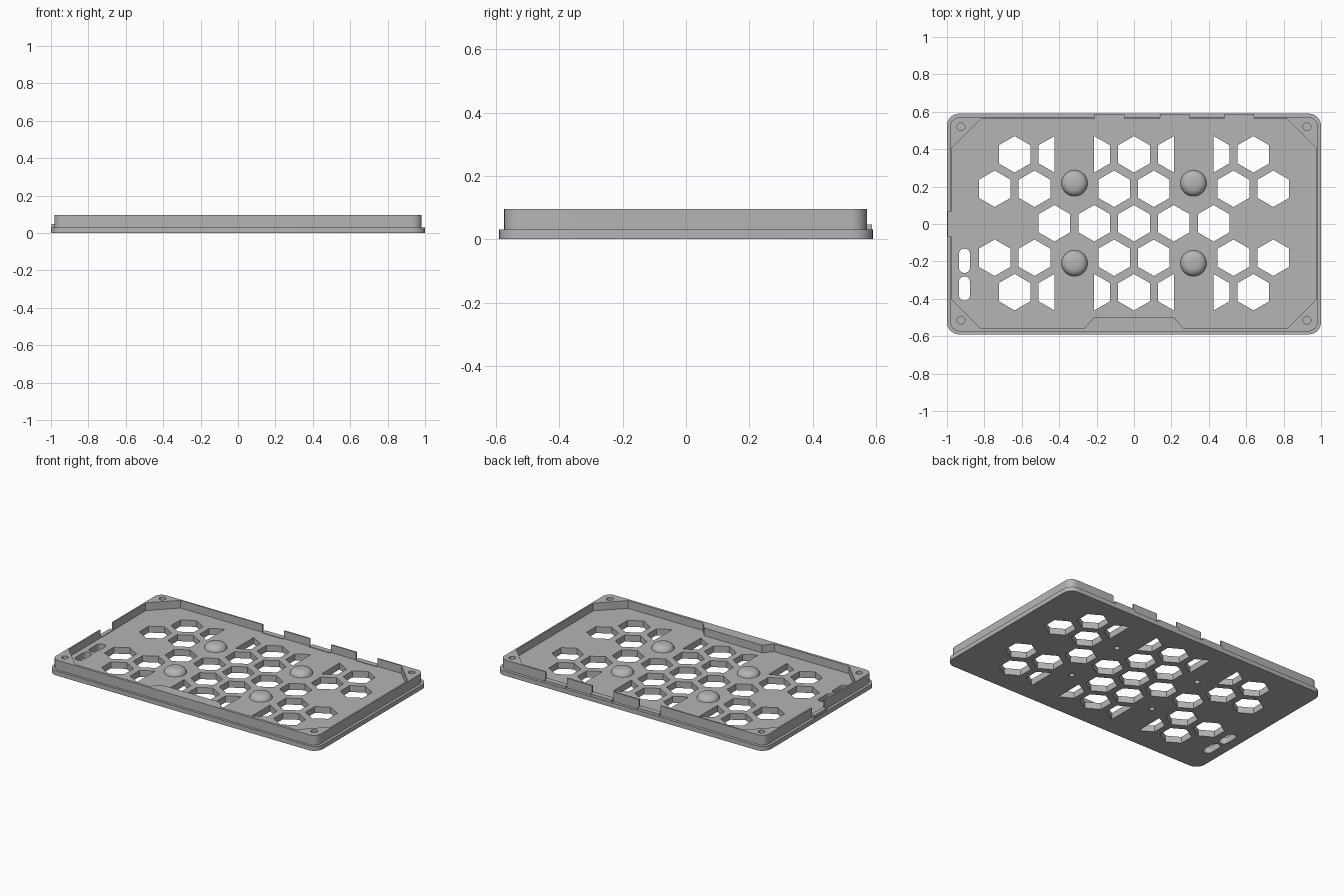
import bpy
import bmesh
import math

if "Cube" in bpy.data.objects:
    bpy.data.objects.remove(bpy.data.objects["Cube"], do_unlink=True)

grey = bpy.data.materials.new("light grey plastic")
grey.use_nodes = True
grey.diffuse_color = (0.46, 0.46, 0.46, 1)
grey.node_tree.nodes["Principled BSDF"].inputs["Base Color"].default_value = (0.46, 0.46, 0.46, 1)


def finish(name, bm):
    bmesh.ops.recalc_face_normals(bm, faces=bm.faces)
    mesh = bpy.data.meshes.new(name)
    bm.to_mesh(mesh)
    bm.free()
    mesh.materials.append(grey)
    obj = bpy.data.objects.new(name, mesh)
    bpy.context.collection.objects.link(obj)
    return obj


def prisms(name, outlines, z0, z1):
    """One object holding an upright prism for each 2D outline."""
    bm = bmesh.new()
    for outline in outlines:
        low = [bm.verts.new((x, y, z0)) for x, y in outline]
        high = [bm.verts.new((x, y, z1)) for x, y in outline]
        bm.faces.new(low[::-1])
        bm.faces.new(high)
        for i in range(len(low)):
            j = (i + 1) % len(low)
            bm.faces.new((low[i], low[j], high[j], high[i]))
    return finish(name, bm)


def rect(x0, x1, y0, y1):
    return [(x0, y0), (x1, y0), (x1, y1), (x0, y1)]


def rounded(x0, x1, y0, y1, r, steps=8):
    centres = [(x1 - r, y1 - r), (x0 + r, y1 - r), (x0 + r, y0 + r), (x1 - r, y0 + r)]
    pts = []
    for q, (cx, cy) in enumerate(centres):
        for s in range(steps + 1):
            a = math.pi / 2 * (q + s / steps)
            pts.append((cx + r * math.cos(a), cy + r * math.sin(a)))
    return pts


def ngon(cx, cy, r, n, turn=0.0):
    return [(cx + r * math.cos(turn + math.tau * i / n),
             cy + r * math.sin(turn + math.tau * i / n)) for i in range(n)]


def activate(obj):
    bpy.ops.object.select_all(action='DESELECT')
    obj.select_set(True)
    bpy.context.view_layer.objects.active = obj


def combine(obj, other, operation):
    mod = obj.modifiers.new("combine", 'BOOLEAN')
    mod.operation = operation
    mod.solver = 'EXACT'
    mod.object = other
    activate(obj)
    bpy.ops.object.modifier_apply(modifier=mod.name)
    bpy.data.objects.remove(other, do_unlink=True)


FLOOR = 0.043
LEDGE = 0.046
TOP = 0.095

# Lid: wide flange with a narrower raised rim
lid = prisms("vented_lid", [rounded(-1, 1, -0.59, 0.59, 0.065)], 0, 0.03)
combine(lid, prisms("rim", [rounded(-0.982, 0.982, -0.574, 0.571, 0.05)], 0.01, TOP), 'UNION')

# Pocket with chamfered corners and a step in the front wall
half = [(0.215, -0.5), (0.265, -0.557), (0.82, -0.557), (0.972, -0.405),
        (0.972, 0.41), (0.82, 0.562)]
pocket = half + [(-x, y) for x, y in reversed(half)]
combine(lid, prisms("pocket", [pocket], FLOOR, 0.2), 'DIFFERENCE')

# Notches in the back wall and left-hand wall
gaps = [rect(x, x + 0.158, 0.552, 0.588) for x in (-0.21, 0.14, 0.484)]
gaps.append(rect(-0.998, -0.97, -0.067, 0.067))
combine(lid, prisms("notches", gaps, LEDGE, 0.2), 'DIFFERENCE')

# Hexagonal vents; the outer rows are halved beside the bosses
PITCH, RADIUS, Y0 = 0.2128, 0.0975, 0.004
ROW = PITCH * math.sqrt(3) / 2


def hexagon(column, row):
    return ngon(column * PITCH, Y0 + row * ROW, RADIUS, 6, math.pi / 6)


def half_hexagon(column, row, side):
    cx = column * PITCH
    return [(cx + max(0, (x - cx) * side) * side, y) for x, y in hexagon(column, row)
            if (x - cx) * side > -1e-5]


vents = [hexagon(c, 0) for c in range(-2, 3)]
for row in (-1, 1):
    vents += [hexagon(c, row) for c in (-3.5, -2.5, -0.5, 0.5, 2.5, 3.5)]
for row in (-2, 2):
    vents += [hexagon(c, row) for c in (-3, 0, 3)]
    vents += [half_hexagon(c, row, s) for c, s in ((-2, -1), (-1, 1), (1, -1), (2, 1))]

# Cable slots beside the left-hand wall
vents += [rounded(-0.936, -0.877, y, y + 0.13, 0.029, 5) for y in (-0.41, -0.262)]

# Small fixing holes under the bosses
bosses = [(x, y) for x in (-0.318, 0.318) for y in (-0.21, 0.218)]
vents += [ngon(x, y, 0.017, 16) for x, y in bosses]
combine(lid, prisms("vents", vents, -0.1, 0.07), 'DIFFERENCE')

# Blind magnet holes in the corners
corners = [ngon(x, y, 0.021, 20) for x in (-0.925, 0.925) for y in (-0.514, 0.52)]
combine(lid, prisms("corner_holes", corners, 0.05, 0.2), 'DIFFERENCE')
activate(lid)
bpy.ops.object.shade_smooth_by_angle(angle=math.radians(30))

# Low ledges standing out through the notches
prisms("notch_ledges", gaps, 0.02, LEDGE + 0.001)

# Rounded bosses on the floor
profile = [(0.07, 0.042), (0.067, 0.053), (0.06, 0.064), (0.05, 0.071), (0.038, 0.076), (0.02, 0.078)]
for n, (x, y) in enumerate(bosses):
    bm = bmesh.new()
    rings = [[bm.verts.new((px, py, z)) for px, py in ngon(x, y, r, 32)] for r, z in profile]
    for a, b in zip(rings, rings[1:]):
        for i in range(32):
            j = (i + 1) % 32
            bm.faces.new((a[i], a[j], b[j], b[i]))
    bm.faces.new(rings[-1])
    boss = finish(f"boss_{n + 1}", bm)
    activate(boss)
    bpy.ops.object.shade_smooth_by_angle(angle=math.radians(40))
